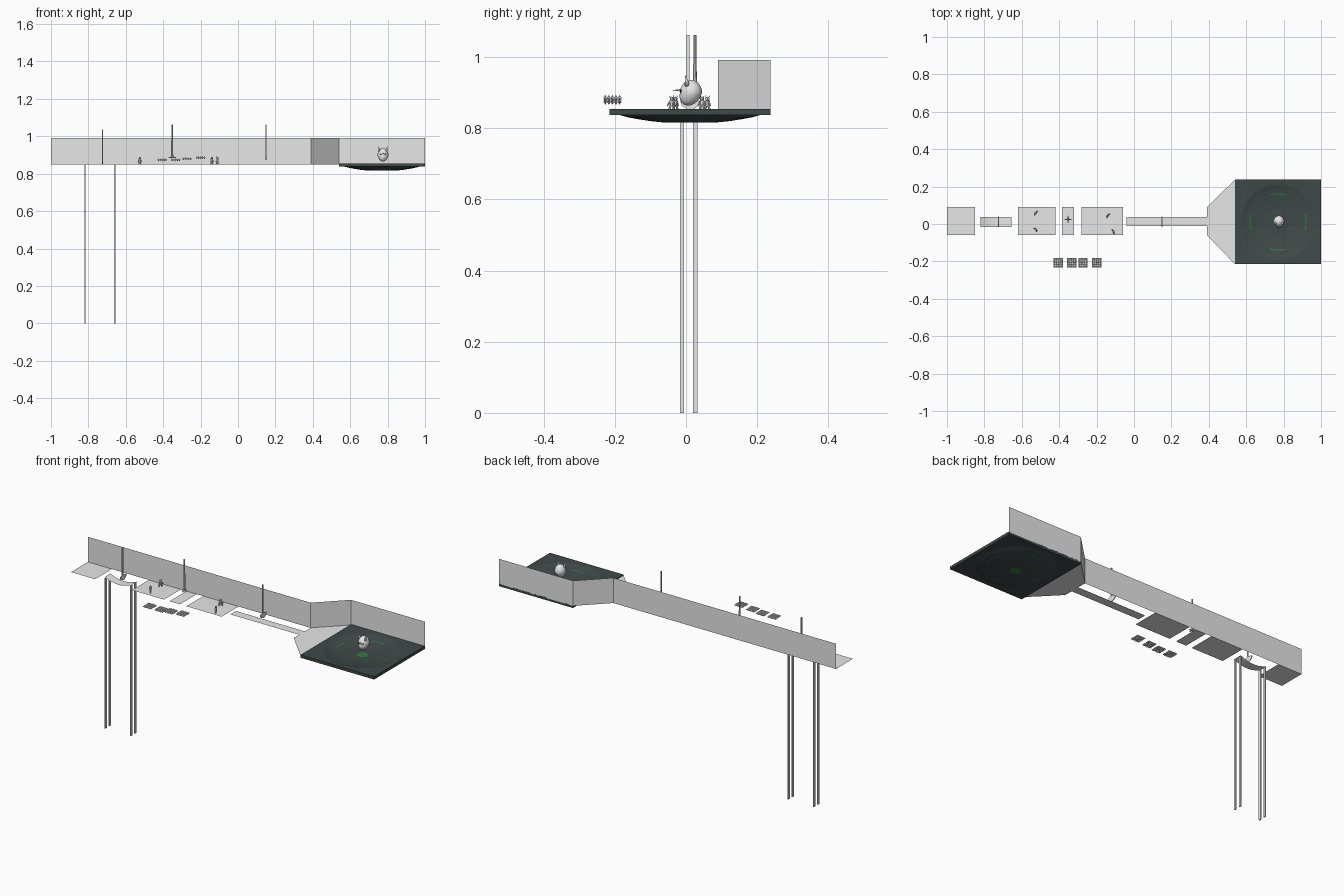
import bpy, bmesh, math
from mathutils import Matrix, Vector

if "Cube" in bpy.data.objects:
    bpy.data.objects.remove(bpy.data.objects["Cube"])


def material(name, rgb):
    m = bpy.data.materials.new(name)
    m.diffuse_color = (*rgb, 1)
    m.use_nodes = True
    m.node_tree.nodes["Principled BSDF"].inputs["Base Color"].default_value = m.diffuse_color
    return m


PALE = material("pale_stone", (0.8, 0.8, 0.8))
SLATE = material("dark_slate", (0.05, 0.066, 0.066))
GREEN = material("glowing_green", (0.03, 0.22, 0.05))
FLOOR_Z = 0.85


def finish(name, bm, mats=(PALE,), smooth=False):
    me = bpy.data.meshes.new(name)
    bm.to_mesh(me)
    bm.free()
    ob = bpy.data.objects.new(name, me)
    bpy.context.collection.objects.link(ob)
    for m in mats:
        me.materials.append(m)
    if smooth:
        for p in me.polygons:
            p.use_smooth = True
    return ob


def sheet(name, points):
    bm = bmesh.new()
    bm.faces.new([bm.verts.new(p) for p in points])
    return finish(name, bm)


def add_box(bm, c, size, rot=Matrix()):
    bmesh.ops.create_cube(bm, size=1, matrix=Matrix.Translation(c) @ rot @ Matrix.Diagonal((*size, 1)))


def add_cone(bm, a, b, r1, r2, n=6):
    a, b = Vector(a), Vector(b)
    d = b - a
    rot = d.to_track_quat('Z', 'Y').to_matrix().to_4x4()
    bmesh.ops.create_cone(bm, cap_ends=True, segments=n, radius1=r1, radius2=r2, depth=d.length,
                          matrix=Matrix.Translation((a + b) / 2) @ rot)


def add_ball(bm, c, size, u=12, v=8):
    return bmesh.ops.create_uvsphere(bm, u_segments=u, v_segments=v, radius=1,
                                     matrix=Matrix.Translation(c) @ Matrix.Diagonal((*size, 1)))['verts']


# walkway floor sheets
floors = {"entry_floor": (-1, -0.85, -0.06, 0.09), "first_floor": (-0.62, -0.42, -0.06, 0.09),
          "short_floor": (-0.385, -0.32, -0.06, 0.09), "second_floor": (-0.28, -0.06, -0.06, 0.09),
          "narrow_beam": (-0.04, 0.39, -0.012, 0.038)}
for name, (x0, x1, y0, y1) in floors.items():
    sheet(name, [(x0, y0, FLOOR_Z), (x1, y0, FLOOR_Z), (x1, y1, FLOOR_Z), (x0, y1, FLOOR_Z)])
sheet("flared_floor", [(0.39, -0.06, FLOOR_Z), (0.54, -0.215, FLOOR_Z), (0.54, 0.237, FLOOR_Z), (0.39, 0.09, FLOOR_Z)])

# back wall following the floor outline
bm = bmesh.new()
path = [(-1, 0.09), (0.39, 0.09), (0.54, 0.237), (1, 0.237)]
cols = [(bm.verts.new((x, y, 0.85)), bm.verts.new((x, y, 0.992))) for x, y in path]
for a, b in zip(cols, cols[1:]):
    bm.faces.new((a[0], b[0], b[1], a[1]))
finish("back_wall", bm)

# sagging bridge strip
bm = bmesh.new()
rows = []
for i in range(13):
    t = i / 12
    x = -0.822 + 0.168 * t
    sag = 0.0 if i in (0, 12) else 0.02 * math.sin(math.pi * t) ** 0.9
    rows.append([bm.verts.new((x, y, 0.852 - sag)) for y in (-0.015, 0.037)])
for a, b in zip(rows, rows[1:]):
    bm.faces.new((a[0], b[0], b[1], a[1]))
finish("hanging_bridge", bm, smooth=True)

# bridge posts
for x in (-0.818, -0.659):
    for y in (-0.011, 0.026):
        bm = bmesh.new()
        add_box(bm, (x, y, 0.424), (0.006, 0.012, 0.848))
        finish("bridge_post", bm)

# square arena slab with a shallow round dish and green markings
bm = bmesh.new()
N, CX, CY = 64, 0.77, 0.011
prof = [(0.028, 0.816), (0.07, 0.816), (0.11, 0.82), (0.148, 0.826), (0.153, 0.827),
        (0.175, 0.831), (0.2, 0.838)]


def skin(lift, edge_z):
    rings = []
    for r, z in prof + [(None, edge_z)]:
        ring = []
        for i in range(N):
            a = 2 * math.pi * i / N
            c, s = math.cos(a), math.sin(a)
            k = r or 1 / max(abs(c), abs(s))
            sx, sy = (1, 1) if r else (0.23, 0.226)
            zz = edge_z if r is None else min(z + lift, edge_z)
            ring.append(bm.verts.new((CX + c * k * sx, CY + s * k * sy, zz)))
        rings.append(ring)
    bm.faces.new(rings[0]).material_index = 1
    for j, (p, q) in enumerate(zip(rings, rings[1:])):
        for i in range(N):
            f = bm.faces.new((p[i], q[i], q[(i + 1) % N], p[(i + 1) % N]))
            off = (i + 0.5) % 16
            if j == 3 and min(off, 16 - off) < 3.2:
                f.material_index = 1
    return rings[-1]


top, low = skin(0.014, 0.854), skin(0, 0.838)
for i in range(N):
    k = (i + 1) % N
    bm.faces.new((top[i], low[i], low[k], top[k]))
bmesh.ops.recalc_face_normals(bm, faces=bm.faces)
finish("arena_slab", bm, (SLATE, GREEN))

# swinging axes: thin rod with a crescent blade
for x, z_top, z_low in ((-0.725, 1.035, 0.852), (0.15, 1.062, 0.872)):
    bm = bmesh.new()
    add_box(bm, (x, 0.006, (z_top + z_low + 0.02) / 2), (0.005, 0.009, z_top - z_low - 0.02))
    pts = [(-0.028, 0.024), (-0.024, 0.012), (-0.012, 0.003), (0, 0), (0.012, 0.003), (0.024, 0.012),
           (0.028, 0.024), (0.006, 0.03), (-0.006, 0.03)]
    f = bm.faces.new([bm.verts.new((x - 0.002, 0.012 + y, z_low + z)) for y, z in pts])
    ext = bmesh.ops.extrude_face_region(bm, geom=[f])['geom']
    bmesh.ops.translate(bm, vec=(0.004, 0, 0), verts=[g for g in ext if isinstance(g, bmesh.types.BMVert)])
    finish("swinging_axe", bm)

# spinning pole with crossed blades
bm = bmesh.new()
px, py = -0.352, 0.025
add_cone(bm, (px, py, 0.98), (px, py, 1.063), 0.004, 0.004, 8)
add_cone(bm, (px, py, 0.885), (px, py, 0.98), 0.006, 0.005, 8)
for i in range(4):
    a = math.pi / 2 * i
    tip = (px + 0.02 * math.cos(a), py + 0.02 * math.sin(a), 0.886)
    add_cone(bm, (px, py, 0.888), tip, 0.005, 0.002)
finish("spinning_pole", bm)

# floating spike plates
for x, z in ((-0.405, 0.874), (-0.333, 0.874), (-0.273, 0.88), (-0.2, 0.886)):
    bm = bmesh.new()
    y = -0.207
    add_box(bm, (x, y, z), (0.05, 0.05, 0.003))
    for i in range(5):
        for j in range(5):
            c = Vector((x - 0.02 + 0.01 * i, y - 0.02 + 0.01 * j, z))
            for s in (-1, 1):
                add_cone(bm, c, c + Vector((0, 0, 0.008 * s)), 0.005, 0, 4)
    finish("spike_plate", bm)

# small guards on the floors
for x, y, turn in ((-0.525, 0.06, 0.9), (-0.525, -0.03, -0.9), (-0.14, 0.045, 0.9), (-0.11, -0.04, -1.1)):
    bm = bmesh.new()
    for s in (-1, 1):
        add_cone(bm, (0.009 * s, 0, 0), (0.003 * s, 0, 0.016), 0.003, 0.004)
        add_cone(bm, (0.005 * s, 0, 0.026), (0.013 * s, -0.003, 0.013), 0.003, 0.002)
        add_cone(bm, (0.004 * s, 0, 0.034), (0.008 * s, 0, 0.044), 0.002, 0)
    add_cone(bm, (0, 0, 0.013), (0, 0, 0.028), 0.005, 0.007)
    add_ball(bm, (0, 0, 0.033), (0.006, 0.006, 0.006), 8, 6)
    ob = finish("small_guard", bm)
    ob.location = (x, y, FLOOR_Z)
    ob.rotation_euler.z = turn

# floating horned head, tapering to the chin
bm = bmesh.new()
hx, hy, hz = 0.775, 0.014, 0.9
for v in add_ball(bm, (hx, hy, hz), (0.029, 0.031, 0.036), 24, 16):
    if v.co.z < hz:
        t = (hz - v.co.z) / 0.036
        v.co.x = hx + (v.co.x - hx) * (1 - 0.15 * t)
        v.co.y -= 0.008 * t
add_cone(bm, (hx, -0.012, 0.907), (hx, -0.038, 0.907), 0.004, 0)
for s in (-1, 1):
    add_cone(bm, (hx + 0.017 * s, 0.004, 0.92), (hx + 0.025 * s, -0.002, 0.95), 0.008, 0)
head = finish("horned_head", bm, smooth=True)
bm = bmesh.new()
for s in (-1, 1):
    add_box(bm, (hx + 0.011 * s, -0.0145, 0.904), (0.011, 0.004, 0.006), Matrix.Rotation(0.4 * -s, 4, 'Y'))
finish("head_eyes", bm, (SLATE,))
